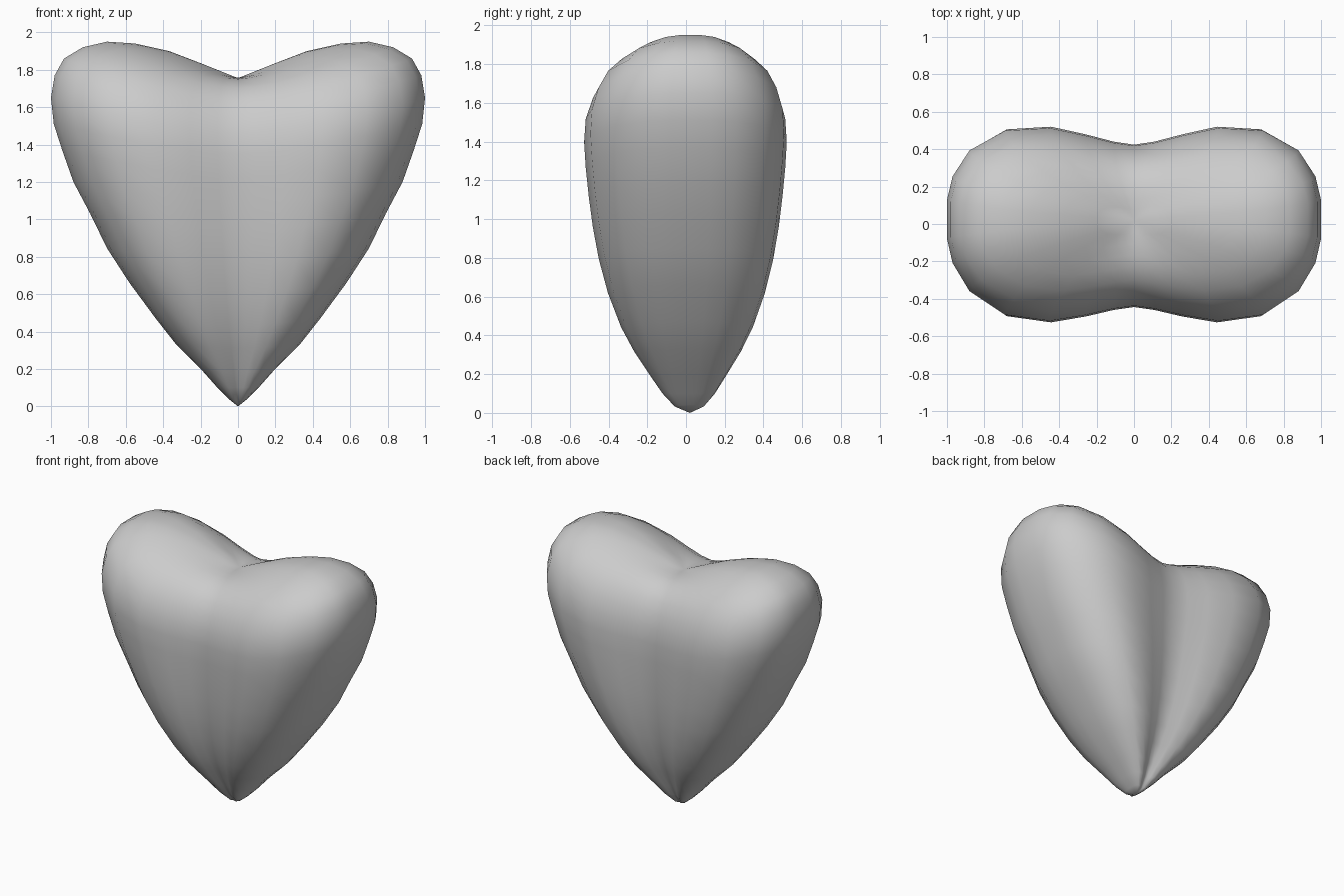
import bpy, bmesh

if "Cube" in bpy.data.objects:
    bpy.data.objects.remove(bpy.data.objects["Cube"])

# One quarter of the two-lobed cross-section (fraction of half width, fraction of half depth)
QUARTER = [(0, .83), (.11, .86), (.26, .93), (.45, 1), (.69, .955),
           (.88, .73), (.97, .45), (1, .2)]
right = QUARTER + [(u, -v) for u, v in reversed(QUARTER)]
outline = right + [(-u, v) for u, v in reversed(right[1:-1])]

# Rings from tip to cleft: half width, height at the sides, half depth, height at the middle
RINGS = [
    (.05, .04, .075, .03), (.11, .10, .135, .10), (.19, .19, .19, .18),
    (.33, .33, .275, .31), (.44, .47, .34, .43), (.58, .66, .405, .60),
    (.70, .845, .45, .77), (.79, 1.03, .48, .93), (.88, 1.20, .50, 1.08),
    (.94, 1.37, .515, 1.22), (.985, 1.51, .523, 1.35), (1.0, 1.65, .515, 1.46),
    (.98, 1.77, .48, 1.56), (.93, 1.86, .43, 1.64), (.83, 1.92, .36, 1.70),
    (.70, 1.95, .28, 1.735), (.55, 1.94, .21, 1.75), (.37, 1.90, .14, 1.755),
    (.20, 1.835, .075, 1.757),
]

bm = bmesh.new()


def ring(a, z_side, d, z_mid):
    """Bent ring: the lobes rise above the middle."""
    k = d / .523
    verts = []
    for u, v in outline:
        shift = .02 * (1 - k) + k * (-.01 + .035 * u * u)
        z = z_mid + (z_side - z_mid) * abs(u) ** 1.5
        verts.append(bm.verts.new((a * u, d * v + shift, z)))
    return verts


# Loft the rings and close both poles with fans
rings = [ring(*r) for r in RINGS]
n = len(outline)
for lo, hi in zip(rings, rings[1:]):
    for i in range(n):
        j = (i + 1) % n
        bm.faces.new((lo[i], lo[j], hi[j], hi[i]))
tip = bm.verts.new((0, .02, 0))
cleft = bm.verts.new((0, .02, 1.755))
for i in range(n):
    j = (i + 1) % n
    bm.faces.new((tip, rings[0][j], rings[0][i]))
    bm.faces.new((cleft, rings[-1][i], rings[-1][j]))
bmesh.ops.recalc_face_normals(bm, faces=bm.faces)
for f in bm.faces:
    f.smooth = True

# Heart body
mesh = bpy.data.meshes.new("heart")
bm.to_mesh(mesh)
bm.free()
heart = bpy.data.objects.new("heart", mesh)
bpy.context.collection.objects.link(heart)
